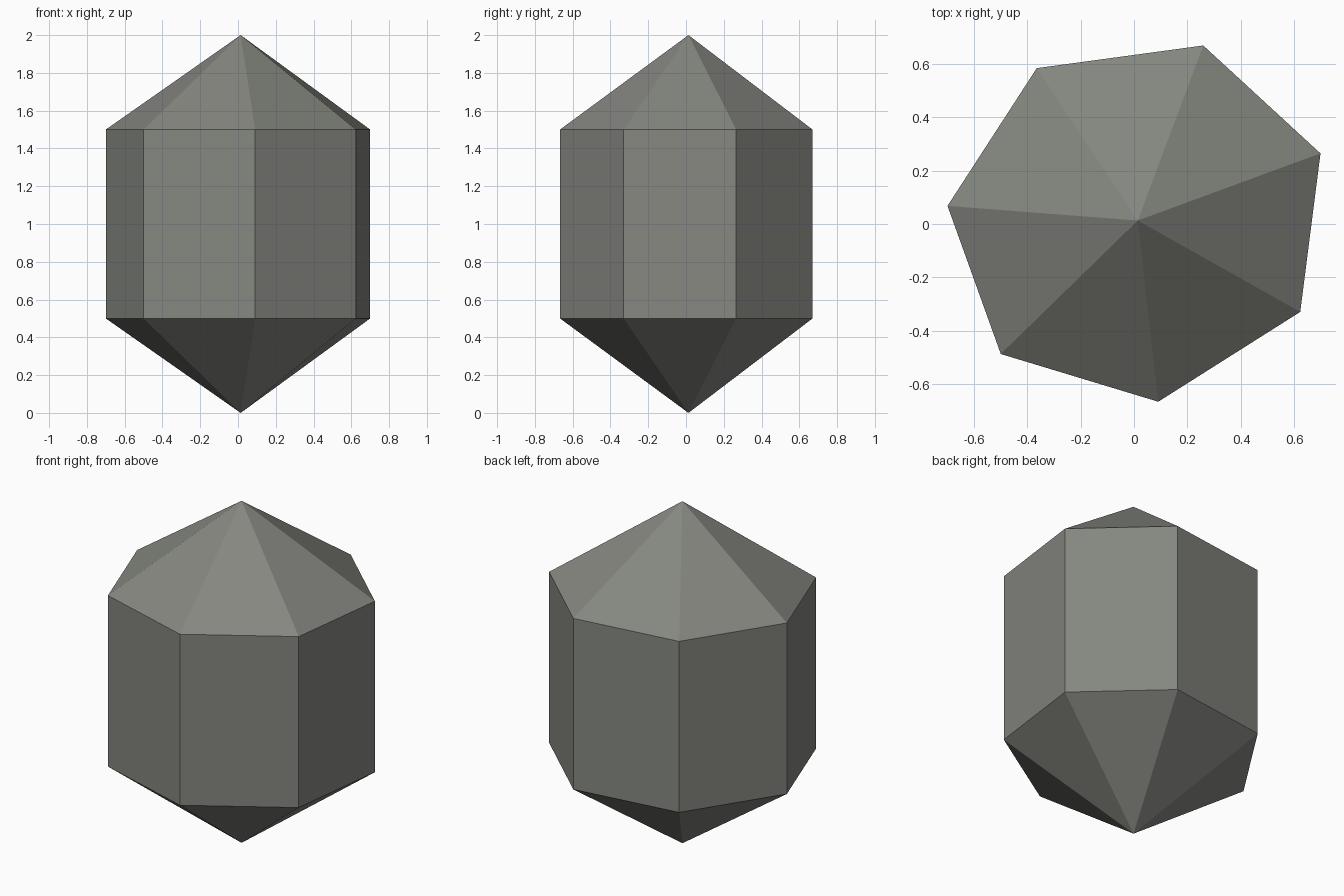
import bpy, bmesh

if "Cube" in bpy.data.objects:
    bpy.data.objects.remove(bpy.data.objects["Cube"])

# Slightly irregular seven-sided outline, seen from above
OUTLINE = [(0.26, 0.67), (-0.365, 0.585), (-0.70, 0.068), (-0.50, -0.488),
           (0.091, -0.667), (0.624, -0.33), (0.70, 0.265)]
TIP = (0.014, 0.013)
HEIGHT, LOW, HIGH = 2.0, 0.5, 1.5

stone = bpy.data.materials.new("grey stone")
stone.diffuse_color = (0.235, 0.242, 0.215, 1.0)
stone.use_nodes = True
stone.node_tree.nodes["Principled BSDF"].inputs["Base Color"].default_value = stone.diffuse_color

bm = bmesh.new()
lower = [bm.verts.new((x, y, LOW)) for x, y in OUTLINE]
upper = [bm.verts.new((x, y, HIGH)) for x, y in OUTLINE]
bottom = bm.verts.new((*TIP, 0.0))
top = bm.verts.new((*TIP, HEIGHT))

# Upright sides with a pyramid above and below
n = len(OUTLINE)
for i in range(n):
    j = (i + 1) % n
    bm.faces.new((lower[i], lower[j], upper[j], upper[i]))
    bm.faces.new((upper[i], upper[j], top))
    bm.faces.new((lower[j], lower[i], bottom))
bmesh.ops.recalc_face_normals(bm, faces=bm.faces[:])

mesh = bpy.data.meshes.new("crystal")
bm.to_mesh(mesh)
bm.free()
mesh.materials.append(stone)
crystal = bpy.data.objects.new("crystal", mesh)
bpy.context.collection.objects.link(crystal)
